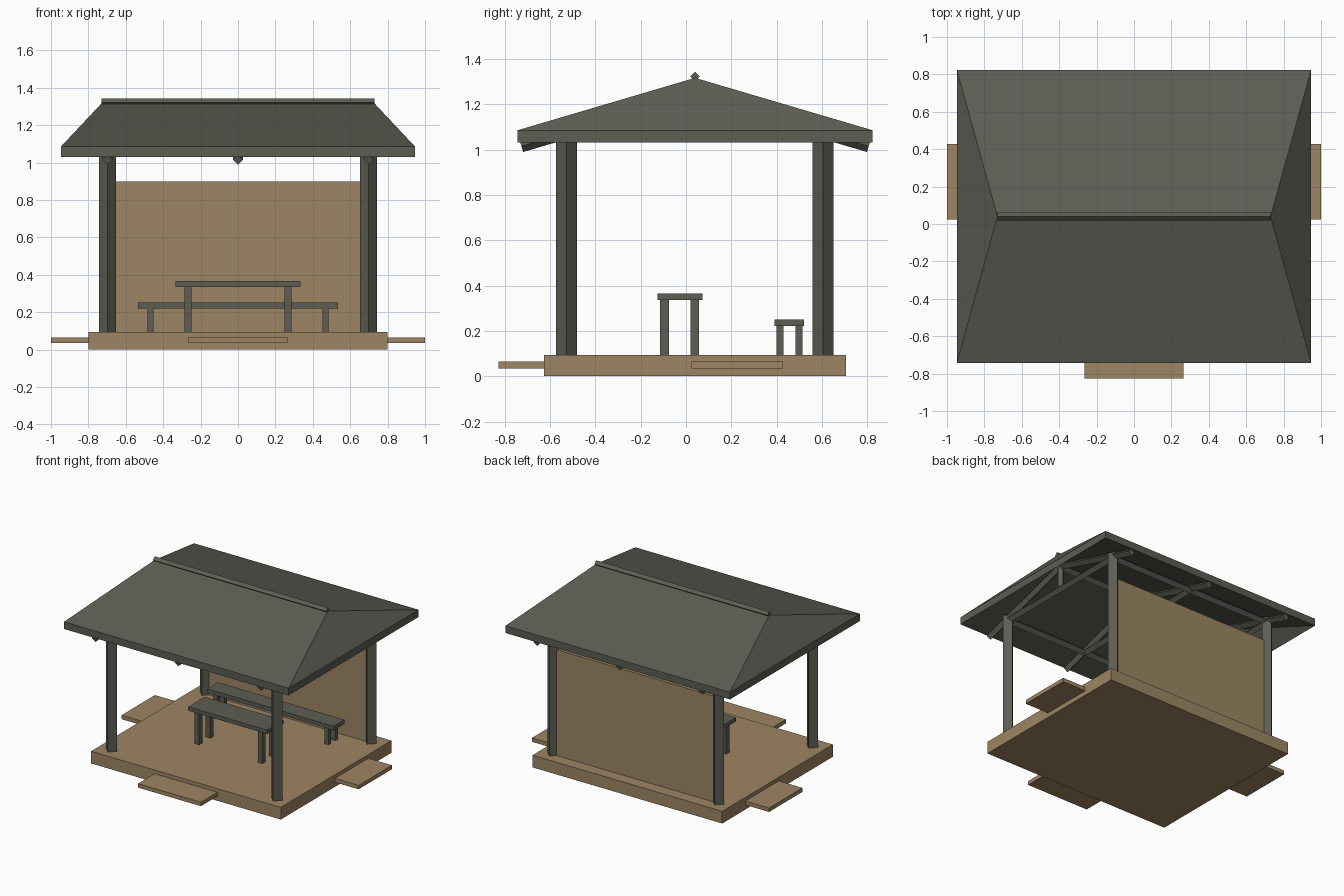
import bpy
from mathutils import Vector

if "Cube" in bpy.data.objects:
    bpy.data.objects.remove(bpy.data.objects["Cube"])


def material(name, rgb):
    m = bpy.data.materials.new(name)
    m.diffuse_color = (*rgb, 1)
    m.use_nodes = True
    m.node_tree.nodes["Principled BSDF"].inputs["Base Color"].default_value = m.diffuse_color
    return m


TAN = material("tan wood", (0.335, 0.235, 0.125))
GREY = material("dark olive grey", (0.110, 0.110, 0.090))
CY = 0.04      # centre line of the shelter in y
DECK = 0.093   # top of the platform


def mesh(name, verts, faces, mat):
    me = bpy.data.meshes.new(name)
    me.from_pydata([tuple(v) for v in verts], [], faces)
    me.materials.append(mat)
    ob = bpy.data.objects.new(name, me)
    bpy.context.collection.objects.link(ob)
    return ob


def box(name, x0, x1, y0, y1, z0, z1, mat):
    v = [(x, y, z) for z in (z0, z1) for x, y in ((x0, y0), (x1, y0), (x1, y1), (x0, y1))]
    f = [(3, 2, 1, 0), (4, 5, 6, 7)] + [(i, (i + 1) % 4, (i + 1) % 4 + 4, i + 4) for i in range(4)]
    return mesh(name, v, f, mat)


def diamond_bar(name, p, q, r, mat=GREY):
    """Square bar turned 45 degrees, running from p to q."""
    p, q = Vector(p), Vector(q)
    d = (q - p).normalized()
    side = Vector((1, 0, 0)) if abs(d.z) > 0.99 else d.cross(Vector((0, 0, 1))).normalized()
    up = side.cross(d)
    v = [c + o * r for c in (p, q) for o in (side, up, -side, -up)]
    f = [(0, 1, 2, 3), (7, 6, 5, 4)] + [(i, i + 4, (i + 1) % 4 + 4, (i + 1) % 4) for i in range(4)]
    ob = mesh(name, v, f, mat)
    # make the normals point outwards
    c = (p + q) / 2
    if sum((Vector(pl.center) - c).dot(pl.normal) for pl in ob.data.polygons) < 0:
        ob.data.flip_normals()
    return ob


# platform and its three steps
box("platform", -0.8, 0.8, -0.627, 0.706, 0, DECK, TAN)
box("front_step", -0.265, 0.265, -0.826, -0.627, 0.035, 0.065, TAN)
box("left_step", -1.0, -0.8, 0.025, 0.427, 0.035, 0.065, TAN)
box("right_step", 0.8, 1.0, 0.025, 0.427, 0.035, 0.065, TAN)

# corner posts
PX, PY = 0.697, (-0.527, 0.605)
for sx, side in ((-1, "left"), (1, "right")):
    for y, end in zip(PY, ("front", "back")):
        diamond_bar(f"{end}_{side}_post", (sx * PX, y, DECK), (sx * PX, y, 1.085), 0.046)

# back wall panel
box("back_wall", -PX, PX, 0.595, 0.615, DECK, 0.90, TAN)


# table and bench
def trestle(name, half, y0, y1, z0, z1, leg_x, leg_ys, w):
    box(name + "_top", -half, half, y0, y1, z0, z1, GREY)
    for x in (-leg_x, leg_x):
        for y in leg_ys:
            box(name + "_leg", x - w, x + w, y - w, y + w, DECK, z0, GREY)


trestle("table", 0.333, -0.126, 0.073, 0.336, 0.366, 0.267, (-0.095, 0.038), 0.019)
trestle("bench", 0.534, 0.391, 0.521, 0.221, 0.251, 0.468, (0.415, 0.498), 0.016)

# roof slab: a hipped top surface and the same surface lowered by its thickness
HX, HY, RX, T = 0.947, 0.783, 0.73, 0.055
rv = []
for z in (0, -T):
    rv += [(-HX, CY - HY, 1.085 + z), (HX, CY - HY, 1.085 + z), (HX, CY + HY, 1.085 + z),
           (-HX, CY + HY, 1.085 + z), (-RX, CY, 1.316 + z), (RX, CY, 1.316 + z)]
top = [(0, 1, 5, 4), (1, 2, 5), (2, 3, 4, 5), (3, 0, 4)]
under = [tuple(i + 6 for i in reversed(f)) for f in top]
fascia = [(i + 6, (i + 1) % 4 + 6, (i + 1) % 4, i) for i in range(4)]
mesh("roof", rv, top + under + fascia, GREY)
diamond_bar("ridge_cap", (-0.73, CY, 1.322), (0.73, CY, 1.322), 0.021)

# roof trusses: rafters, tie beam and king post
for x in (-PX, 0, PX):
    for s in (-1, 1):
        diamond_bar("rafter", (x, CY + s * 0.766, 1.015), (x, CY, 1.241), 0.027)
    diamond_bar("tie_beam", (x, PY[0], 1.06), (x, PY[1], 1.06), 0.027)
    diamond_bar("king_post", (x, CY, 1.06), (x, CY, 1.24), 0.025)

# long beams along the eaves and under the ridge
for y in PY:
    diamond_bar("eave_beam", (-PX, y, 1.06), (PX, y, 1.06), 0.027)
diamond_bar("ridge_beam", (-PX, CY, 1.235), (PX, CY, 1.235), 0.027)
